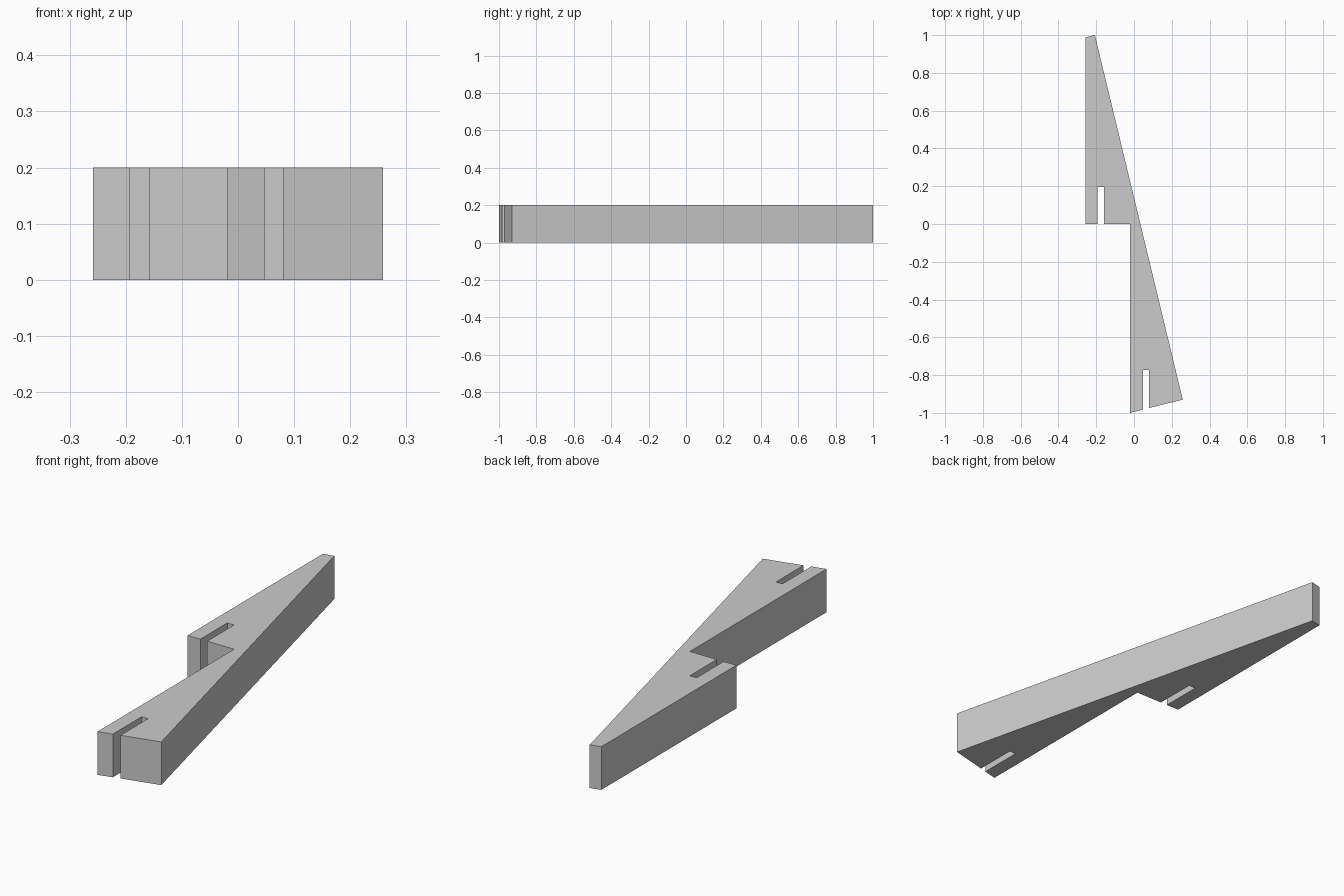
import bpy, bmesh

if "Cube" in bpy.data.objects:
    bpy.data.objects.remove(bpy.data.objects["Cube"])

HEIGHT = 0.2

# Outline of the stepped wedge, seen from above, with two narrow slots
outline = [
    (-0.258, 0.0), (-0.193, 0.0), (-0.193, 0.197), (-0.158, 0.197), (-0.158, 0.0),
    (-0.02, 0.0), (-0.02, -1.0),
    (0.047, -0.983), (0.047, -0.773), (0.08, -0.773), (0.08, -0.974),
    (0.258, -0.93), (-0.207, 1.0), (-0.258, 0.988),
]

grey = bpy.data.materials.new("plain grey")
grey.diffuse_color = (0.6, 0.6, 0.6, 1.0)
grey.use_nodes = True
grey.node_tree.nodes["Principled BSDF"].inputs["Base Color"].default_value = grey.diffuse_color

# Extrude the outline into a solid with flat faces
bm = bmesh.new()
base = bm.faces.new([bm.verts.new((x, y, 0.0)) for x, y in outline])
result = bmesh.ops.extrude_face_region(bm, geom=[base], use_keep_orig=True)
top_verts = [e for e in result["geom"] if isinstance(e, bmesh.types.BMVert)]
bmesh.ops.translate(bm, verts=top_verts, vec=(0, 0, HEIGHT))
bmesh.ops.recalc_face_normals(bm, faces=bm.faces)

mesh = bpy.data.meshes.new("slotted_wedge")
bm.to_mesh(mesh)
bm.free()
mesh.materials.append(grey)
wedge = bpy.data.objects.new("slotted_wedge", mesh)
bpy.context.collection.objects.link(wedge)
